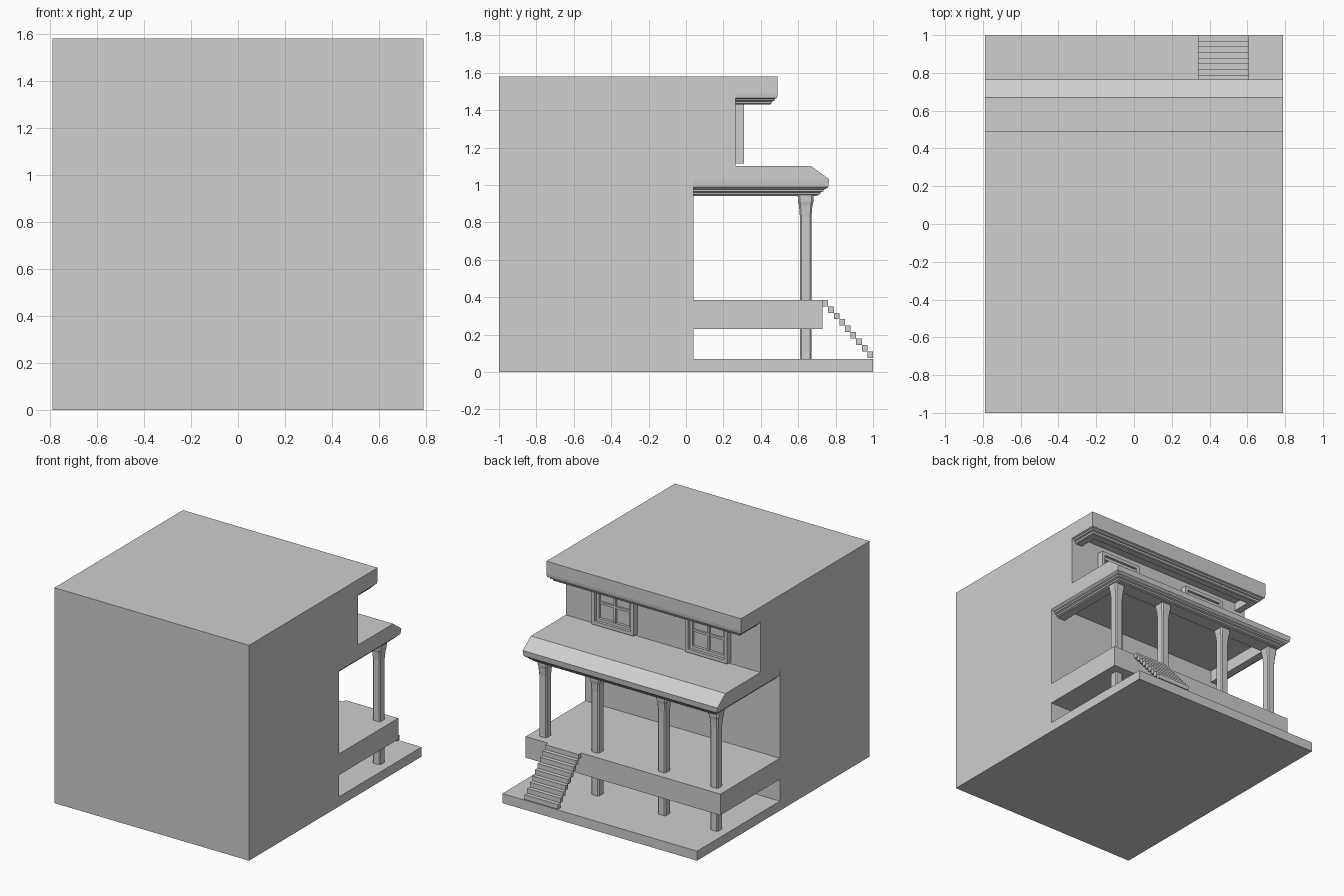
import bpy, bmesh

if "Cube" in bpy.data.objects:
    bpy.data.objects.remove(bpy.data.objects["Cube"], do_unlink=True)

grey = bpy.data.materials.new("plain_grey")
grey.use_nodes = True
grey.diffuse_color = (0.62, 0.62, 0.62, 1)
grey.node_tree.nodes["Principled BSDF"].inputs["Base Color"].default_value = (0.62, 0.62, 0.62, 1)

HALF = 0.79   # half width of the house


def finish(name, bm):
    bmesh.ops.recalc_face_normals(bm, faces=bm.faces)
    mesh = bpy.data.meshes.new(name)
    bm.to_mesh(mesh)
    bm.free()
    mesh.materials.append(grey)
    obj = bpy.data.objects.new(name, mesh)
    bpy.context.collection.objects.link(obj)
    return obj


def loft(name, rings):
    """Skin a stack of equal-length point rings and cap both ends."""
    bm = bmesh.new()
    loops = [[bm.verts.new(p) for p in ring] for ring in rings]
    n = len(loops[0])
    for a, b in zip(loops, loops[1:]):
        for i in range(n):
            j = (i + 1) % n
            bm.faces.new((a[i], a[j], b[j], b[i]))
    bm.faces.new(loops[0])
    bm.faces.new(loops[-1])
    return finish(name, bm)


def extrude_x(name, profile, x0, x1):
    return loft(name, [[(x, y, z) for y, z in profile] for x in (x0, x1)])


def box(name, x0, x1, y0, y1, z0, z1):
    return extrude_x(name, [(y0, z0), (y1, z0), (y1, z1), (y0, z1)], x0, x1)


def cornice(name, back, front, inner_x, inner_y, levels):
    """U-shaped moulding below an overhang; levels are (inset, height)."""
    rings = []
    for inset, z in levels:
        w, f = HALF - inset, front - inset
        rings.append([(x, y, z) for x, y in (
            (-w, back), (-w, f), (w, f), (w, back),
            (inner_x, back), (inner_x, inner_y), (-inner_x, inner_y), (-inner_x, back))])
    return loft(name, rings)


# House walls, ground slab, porch roof and main roof in one side profile
extrude_x("house_shell", [
    (-1, 0), (1, 0), (1, 0.07), (0.04, 0.07), (0.04, 1.03), (0.765, 1.03),
    (0.67, 1.10), (0.265, 1.10), (0.265, 1.49), (0.49, 1.49), (0.49, 1.58), (-1, 1.58)],
    -HALF, HALF)

# Raised porch floor
box("porch_deck", -HALF, HALF, 0.03, 0.73, 0.23, 0.385)

# Stepped mouldings under both overhangs
cornice("porch_cornice", 0.04, 0.765, 0.67, 0.60, [
    (0, 1.03), (0.004, 0.99), (0.015, 0.98), (0.028, 0.975), (0.03, 0.965),
    (0.045, 0.96), (0.048, 0.95), (0.062, 0.945), (0.062, 0.94)])
cornice("roof_cornice", 0.265, 0.49, 0.70, 0.40, [
    (0, 1.49), (0.003, 1.465), (0.015, 1.46), (0.018, 1.45),
    (0.03, 1.447), (0.033, 1.435), (0.04, 1.43)])

# Chamfered columns with flared capitals
for number, cx in enumerate((-0.695, -0.27, 0.27, 0.695), 1):
    rings = []
    for r, z in ((0.031, 0.07), (0.031, 0.83), (0.036, 0.89), (0.041, 0.91), (0.043, 0.945)):
        c = r * 0.75
        corners = ((r, c), (c, r), (-c, r), (-r, c), (-r, -c), (-c, -r), (c, -r), (r, -c))
        rings.append([(cx + x, 0.64 + y, z) for x, y in corners])
    loft(f"column_{number}", rings)

# Open stair blocks from the deck down to the slab
STEPS, RUN, RISE = 9, 0.03, 0.0344
for i in range(STEPS):
    y, z = 0.73 + i * RUN, 0.385 - i * RISE
    box(f"stair_step_{i + 1}", 0.34, 0.61, y, y + RUN, z - RISE, z)


# Upper windows: casing, inner sash, glazing bars and pane
def frame(name, cx, w, z0, z1, bar, y1):
    box(name + "_left", cx + w - bar, cx + w, 0.26, y1, z0, z1)
    box(name + "_right", cx - w, cx - w + bar, 0.26, y1, z0, z1)
    box(name + "_sill", cx - w + bar, cx + w - bar, 0.26, y1, z0, z0 + bar)
    box(name + "_head", cx - w + bar, cx + w - bar, 0.26, y1, z1 - bar, z1)


for side, cx in (("left", 0.38), ("right", -0.38)):
    name = f"{side}_window"
    frame(name + "_casing", cx, 0.17, 1.115, 1.43, 0.025, 0.31)
    frame(name + "_sash", cx, 0.145, 1.14, 1.405, 0.02, 0.29)
    box(name + "_upright_bar", cx - 0.008, cx + 0.008, 0.26, 0.285, 1.16, 1.385)
    box(name + "_cross_bar", cx - 0.125, cx + 0.125, 0.26, 0.284, 1.265, 1.281)
    box(name + "_pane", cx - 0.125, cx + 0.125, 0.26, 0.27, 1.16, 1.385)
